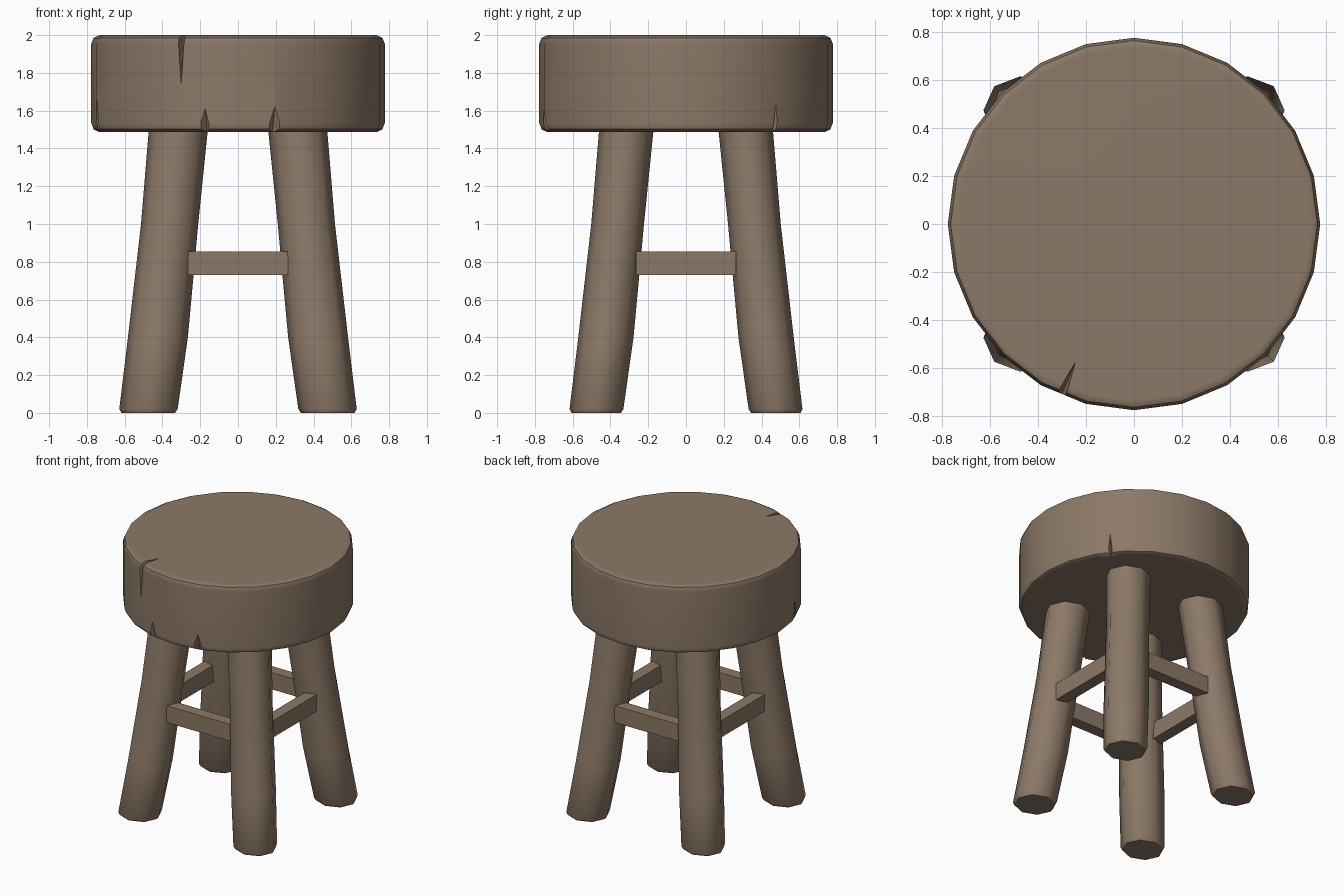
import bpy, bmesh, math
from mathutils import Matrix, Vector

if "Cube" in bpy.data.objects:
    bpy.data.objects.remove(bpy.data.objects["Cube"])

wood = bpy.data.materials.new("weathered brown wood")
wood.diffuse_color = (0.262, 0.191, 0.136, 1)
wood.use_nodes = True
wood.node_tree.nodes["Principled BSDF"].inputs["Base Color"].default_value = wood.diffuse_color


def add_object(name, bm, smooth=None):
    bmesh.ops.recalc_face_normals(bm, faces=bm.faces)
    me = bpy.data.meshes.new(name)
    bm.to_mesh(me)
    bm.free()
    ob = bpy.data.objects.new(name, me)
    bpy.context.collection.objects.link(ob)
    me.materials.append(wood)
    if smooth:
        shade(ob, smooth)
    return ob


def activate(ob):
    bpy.ops.object.select_all(action='DESELECT')
    ob.select_set(True)
    bpy.context.view_layer.objects.active = ob


def shade(ob, degrees):
    activate(ob)
    bpy.ops.object.shade_smooth_by_angle(angle=math.radians(degrees))


def loft(rings):
    """Closed skin through a list of rings with equal point counts."""
    bm = bmesh.new()
    vs = [[bm.verts.new(p) for p in ring] for ring in rings]
    n = len(vs[0])
    for a, b in zip(vs, vs[1:]):
        for i in range(n):
            j = (i + 1) % n
            bm.faces.new((a[i], a[j], b[j], b[i]))
    bm.faces.new(vs[0])
    bm.faces.new(vs[-1])
    return bm


def ring(cx, cy, z, rx, ry, n):
    return [(cx + rx * math.cos(2 * math.pi * i / n),
             cy + ry * math.sin(2 * math.pi * i / n), z) for i in range(n)]


# Seat: thick round slab with worn rims
seat_profile = [(0.735, 1.487), (0.765, 1.502), (0.777, 1.535),
                (0.777, 1.955), (0.765, 1.985), (0.735, 2.0)]
seat = add_object("seat", loft([ring(0, 0, z, r, r, 24) for r, z in seat_profile]))

# Splits in the seat rim: angle, base z, tip z, half width, half depth
splits = [(-103, 1.46, 1.63, 0.045, 0.06), (-75.5, 1.46, 1.63, 0.06, 0.06),
          (-113, 2.03, 1.72, 0.022, 0.17), (38, 1.46, 1.68, 0.025, 0.05),
          (-164, 1.46, 1.68, 0.025, 0.04)]
for deg, z0, z1, w, d in splits:
    bm = bmesh.new()
    bmesh.ops.create_cone(bm, cap_ends=True, segments=4, radius1=1, radius2=0, depth=1)
    a = math.radians(deg)
    flip = 1 if z1 > z0 else -1
    place = (Matrix.Translation((0.78 * math.cos(a), 0.78 * math.sin(a), (z0 + z1) / 2))
             @ Matrix.Rotation(a, 4, 'Z')
             @ Matrix.Diagonal(Vector((d, w, abs(z1 - z0) * flip, 1))))
    bmesh.ops.transform(bm, matrix=place, verts=bm.verts)
    cutter = add_object("split_cutter", bm)
    cutter.hide_render = True
    mod = seat.modifiers.new("split", 'BOOLEAN')
    mod.operation = 'DIFFERENCE'
    mod.solver = 'EXACT'
    mod.object = cutter
    activate(seat)
    bpy.ops.object.modifier_apply(modifier=mod.name)
    bpy.data.objects.remove(cutter)
shade(seat, 35)
seat.modifiers.new("even shading", 'WEIGHTED_NORMAL').keep_sharp = True

# Legs: splayed eight-sided posts (z, centre offset, radius)
leg_sections = [(0.0, 0.475, 0.138), (0.02, 0.474, 0.15), (0.4, 0.424, 0.154),
                (1.0, 0.362, 0.147), (1.52, 0.314, 0.152)]
for sx, sy, name in [(-1, -1, "front_left_leg"), (1, -1, "front_right_leg"),
                     (-1, 1, "back_left_leg"), (1, 1, "back_right_leg")]:
    rings = [ring(sx * c, sy * c, z, r * 1.03, r * 0.95, 8) for z, c, r in leg_sections]
    add_object(name, loft(rings), 50)

# Stretchers: short square bars between neighbouring legs
for name, turn in [("front_stretcher", 0), ("right_stretcher", 90),
                   ("back_stretcher", 180), ("left_stretcher", 270)]:
    bm = bmesh.new()
    bmesh.ops.create_cube(bm, size=1)
    place = (Matrix.Rotation(math.radians(turn), 4, 'Z')
             @ Matrix.Translation((0, -0.42, 0.793))
             @ Matrix.Diagonal(Vector((0.53, 0.085, 0.125, 1))))
    bmesh.ops.transform(bm, matrix=place, verts=bm.verts)
    add_object(name, bm)
